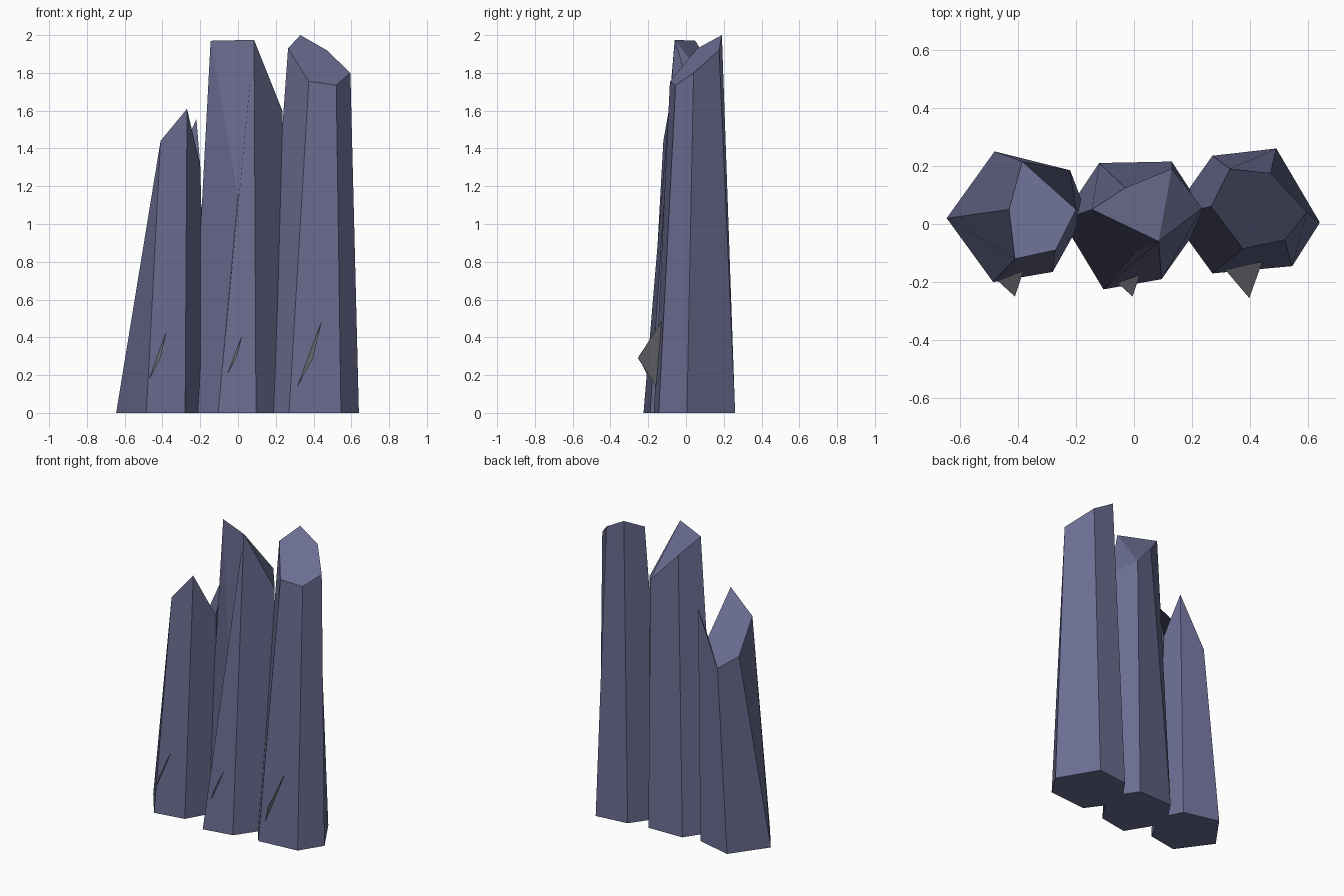
import bpy

if "Cube" in bpy.data.objects:
    bpy.data.objects.remove(bpy.data.objects["Cube"])


def material(name, rgb):
    m = bpy.data.materials.new(name)
    m.diffuse_color = (*rgb, 1.0)
    m.use_nodes = True
    m.node_tree.nodes["Principled BSDF"].inputs["Base Color"].default_value = m.diffuse_color
    return m


def add_mesh(name, verts, faces, mat):
    me = bpy.data.meshes.new(name)
    me.from_pydata(verts, [], faces)
    me.materials.append(mat)
    me.update()
    ob = bpy.data.objects.new(name, me)
    bpy.context.collection.objects.link(ob)
    return ob


def column(name, base, top, caps, mat):
    """Six-sided tapered column; rings run counter-clockwise from front left."""
    n = len(base)
    verts = [(x, y, 0.0) for x, y in base] + top
    faces = [tuple(reversed(range(n)))]
    faces += [(i, (i + 1) % n, n + (i + 1) % n, n + i) for i in range(n)]
    faces += [tuple(n + i for i in cap) for cap in caps]
    return add_mesh(name, verts, faces, mat)


stone = material("slate_blue_stone", (0.145, 0.152, 0.285))
chip = material("grey_stone", (0.19, 0.19, 0.215))

# Short leaning column with a folded broken top
column("left_column",
       [(-.485, -.20), (-.28, -.165), (-.165, .04), (-.24, .19), (-.48, .25), (-.645, .02)],
       [(-.41, -.12, 1.44), (-.27, -.09, 1.61), (-.20, .05, 1.31),
        (-.22, .185, 1.555), (-.385, .215, 1.21), (-.43, .05, 1.24)],
       [(0, 1, 2, 4, 5), (2, 3, 4)], stone)

# Tall middle column with a deep notch in the front
column("middle_column",
       [(-.105, -.225), (.095, -.19), (.25, .03), (.13, .215), (-.12, .21), (-.25, .015)],
       [(0, -.10, 1.15), (.085, -.06, 1.975), (.235, .055, 1.60),
        (.13, .19, 1.66), (-.03, .125, 1.84), (-.145, .05, 1.97)],
       [(0, 1, 5), (1, 2, 3), (1, 3, 4, 5)], stone)

# Tall right column with a sloped top
column("right_column",
       [(.27, -.17), (.545, -.145), (.64, .005), (.49, .26), (.27, .235), (.125, .03)],
       [(.375, -.085, 1.755), (.52, -.055, 1.735), (.595, .04, 1.80),
        (.47, .175, 1.92), (.33, .19, 2.0), (.265, .06, 1.93)],
       [(0, 1, 2, 3, 4, 5)], stone)

# Thin flakes sticking out of the column fronts: bottom, tip, top
flakes = {
    "left_flake": [(-.47, -.195, .18), (-.41, -.25, .29), (-.38, -.16, .43)],
    "middle_flake": [(-.06, -.20, .20), (-.005, -.25, .30), (.025, -.16, .43)],
    "right_flake": [(.312, -.155, .135), (.397, -.255, .29), (.442, -.13, .485)],
}
for name, pts in flakes.items():
    add_mesh(name, pts, [(2, 1, 0)], chip)
